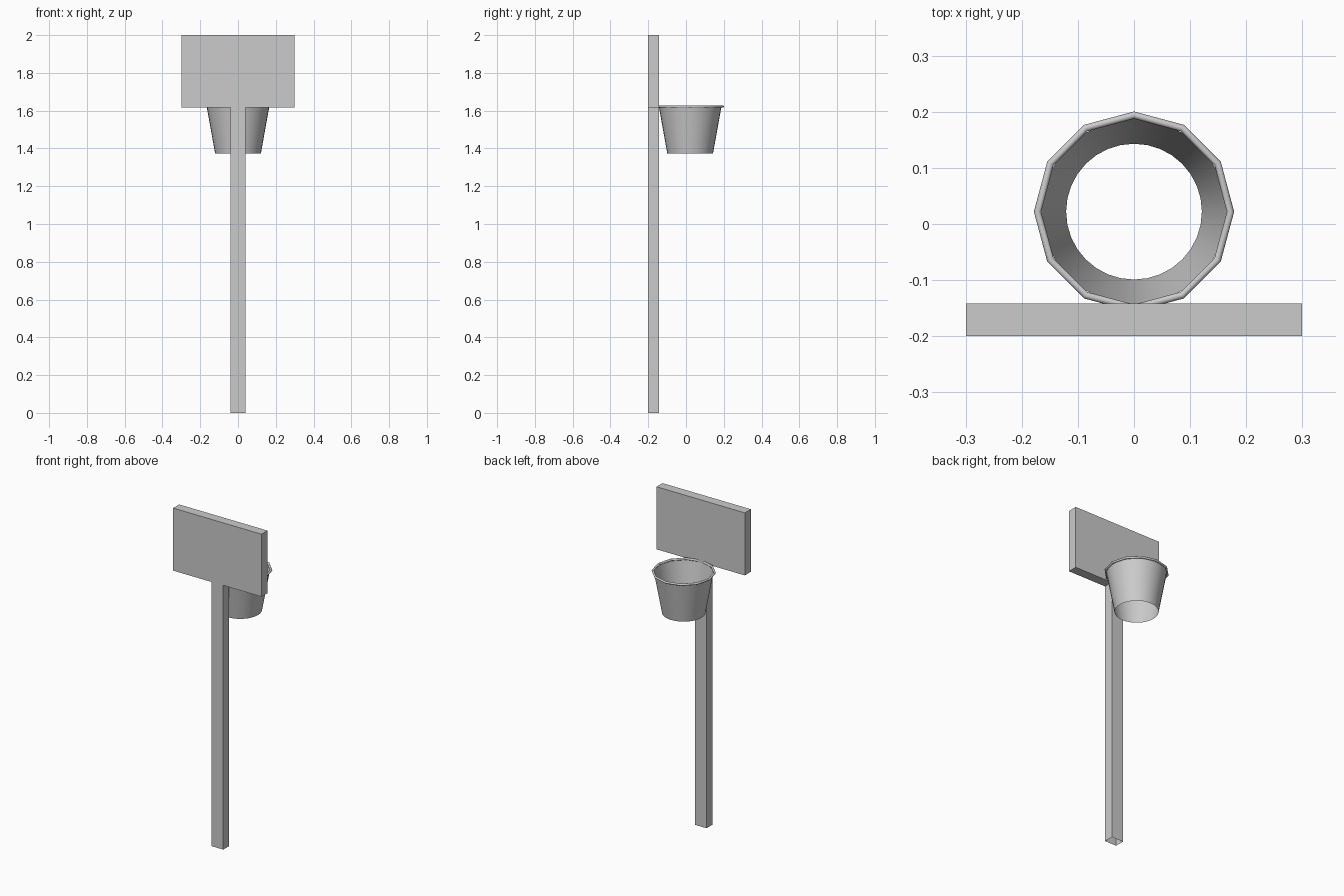
import bpy, bmesh, math

if "Cube" in bpy.data.objects:
    bpy.data.objects.remove(bpy.data.objects["Cube"])

HOOP_Y = 0.022      # centre of hoop and net
BOARD_BOTTOM = 1.617


def box(name, x, y, z, open_ends=False):
    """Box from (min, max) ranges; open_ends drops the top and bottom faces."""
    bm = bmesh.new()
    bmesh.ops.create_cube(bm, size=1)
    for v in bm.verts:
        v.co = [r[0] if c < 0 else r[1] for c, r in zip(v.co, (x, y, z))]
    bm.normal_update()
    if open_ends:
        ends = [f for f in bm.faces if abs(f.normal.z) > 0.9]
        bmesh.ops.delete(bm, geom=ends, context='FACES_ONLY')
    mesh = bpy.data.meshes.new(name)
    bm.to_mesh(mesh)
    bm.free()
    obj = bpy.data.objects.new(name, mesh)
    bpy.context.collection.objects.link(obj)
    return obj


# Backboard and the post under it
DEPTH = (-0.20, -0.142)
box("backboard", (-0.299, 0.299), DEPTH, (BOARD_BOTTOM, 2.0))
box("post", (-0.04, 0.04), DEPTH, (0.0, BOARD_BOTTOM), open_ends=True)

# Twelve-sided hoop rim
bpy.ops.mesh.primitive_torus_add(major_segments=12, minor_segments=12,
                                 major_radius=0.172, minor_radius=0.0065,
                                 location=(0, HOOP_Y, 1.622))
rim = bpy.context.object
rim.name = "hoop_rim"
bpy.ops.object.shade_smooth_by_angle(angle=math.radians(35))

# Tapered net, open at both ends
NET_BOTTOM, NET_TOP = 1.373, 1.617
bpy.ops.mesh.primitive_cone_add(vertices=32, radius1=0.121, radius2=0.165,
                                depth=NET_TOP - NET_BOTTOM, end_fill_type='NOTHING',
                                location=(0, HOOP_Y, (NET_BOTTOM + NET_TOP) / 2))
net = bpy.context.object
net.name = "net"
bpy.ops.object.shade_smooth_by_angle(angle=math.radians(35))
